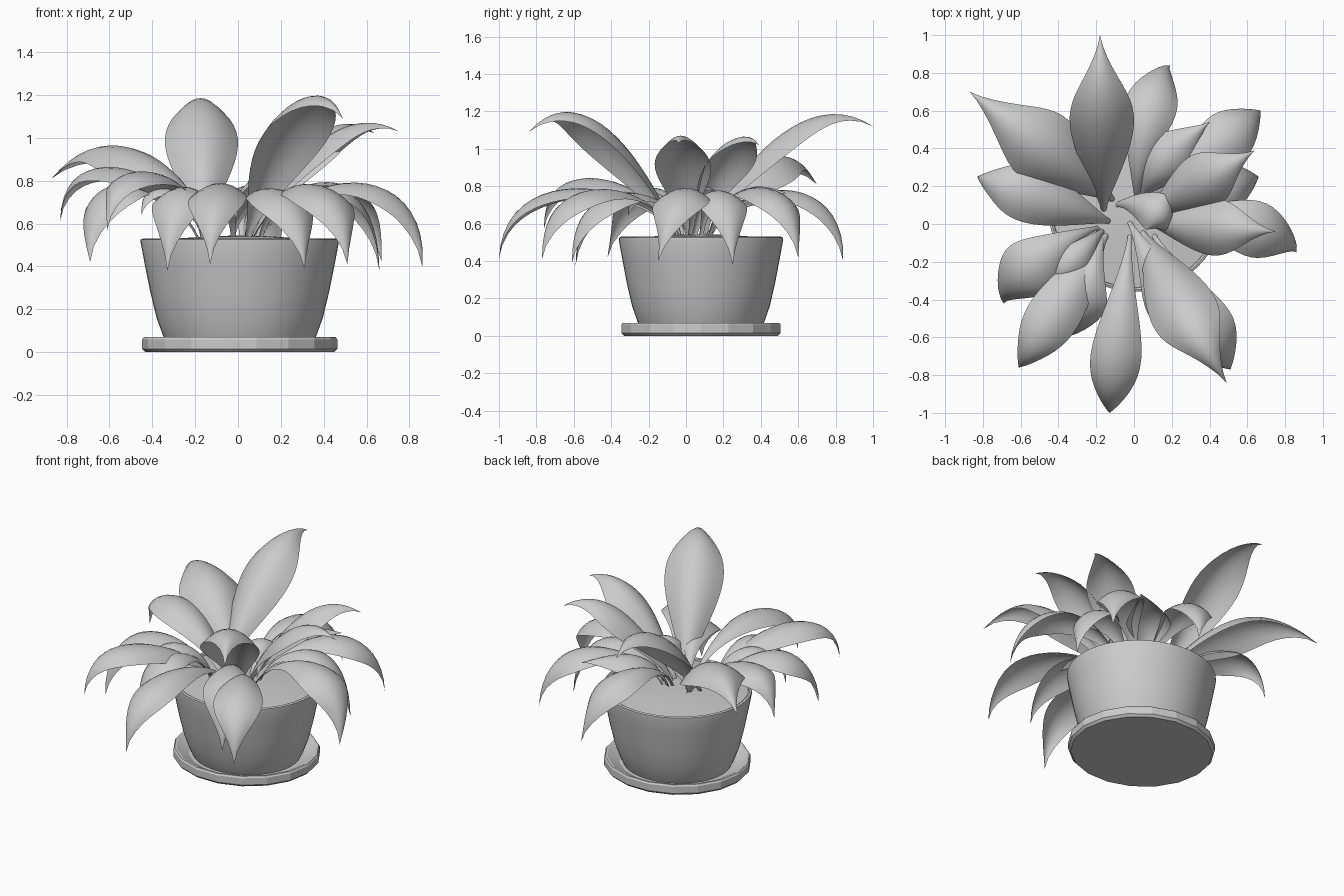
import bpy, bmesh, math
from mathutils import Vector

cube = bpy.data.objects.get("Cube")
if cube:
    bpy.data.objects.remove(cube)

# One plain grey for everything
grey = bpy.data.materials.new("plain_grey")
grey.use_nodes = True
colour = (0.6, 0.6, 0.6, 1)
grey.diffuse_color = colour
grey.node_tree.nodes["Principled BSDF"].inputs["Base Color"].default_value = colour


def make_object(name, bm, smooth_angle):
    mesh = bpy.data.meshes.new(name)
    bm.to_mesh(mesh)
    bm.free()
    mesh.materials.append(grey)
    obj = bpy.data.objects.new(name, mesh)
    bpy.context.collection.objects.link(obj)
    bpy.ops.object.select_all(action='DESELECT')
    obj.select_set(True)
    bpy.context.view_layer.objects.active = obj
    bpy.ops.object.shade_smooth_by_angle(angle=math.radians(smooth_angle))
    return obj


def lathe(name, profile, sides, smooth_angle):
    """Spin a radius/height profile into a slightly oval vessel."""
    bm = bmesh.new()
    verts = [bm.verts.new((r, 0, z)) for r, z in profile]
    edges = [bm.edges.new(pair) for pair in zip(verts, verts[1:])]
    bmesh.ops.spin(bm, geom=verts + edges, cent=(0, 0, 0), axis=(0, 0, 1),
                   angle=math.tau, steps=sides)
    bmesh.ops.remove_doubles(bm, verts=bm.verts, dist=0.0005)
    bmesh.ops.recalc_face_normals(bm, faces=bm.faces)
    obj = make_object(name, bm, smooth_angle)
    obj.location = (0.008, 0.08, 0)
    obj.scale.y = 0.95


def leaf(name, base, tip, crest, width, bow=0):
    """Arched blade along a Bezier midrib; bow bends it to its right."""
    root = Vector((*base, 0.53))
    end = Vector(tip)
    reach = end - root
    drooping = end.z < 0.7
    side = Vector((reach.y, -reach.x, 0)).normalized()
    first = root + reach * 0.2 + side * bow
    second = root + reach * (0.98 if drooping else 0.6) + side * bow
    first.z, second.z = 0.85, crest
    # Hanging leaves are broadest near the bend, upright ones near the middle
    fullness = 1.45 if end.z < 0.5 else 1.1
    cup = 0.45 if drooping else 0.6
    rows, columns = 20, 8
    bm = bmesh.new()
    grid = []
    for i in range(rows + 1):
        t = i / rows
        s = 1 - t
        point = root * s**3 + first * 3*s*s*t + second * 3*s*t*t + end * t**3
        tangent = (first - root) * s*s + (second - first) * 2*s*t + (end - second) * t*t
        flat = Vector((tangent.y, -tangent.x, 0)).normalized()
        across = (flat * 0.5 + side * 0.5).normalized()
        normal = across.cross(tangent).normalized()
        # Narrow stalk, full middle, pointed end
        blade = max(0, math.sin(math.pi * t**fullness)) ** 1.4
        half = width / 2 * blade + 0.012 * s
        row = []
        for j in range(columns + 1):
            u = 2 * j / columns - 1
            row.append(bm.verts.new(point + across * half * u - normal * half * cup * u * u))
        grid.append(row)
    for a, b in zip(grid, grid[1:]):
        for j in range(columns):
            bm.faces.new((a[j], a[j + 1], b[j + 1], b[j]))
    bmesh.ops.remove_doubles(bm, verts=bm.verts, dist=0.0005)
    bmesh.ops.recalc_face_normals(bm, faces=bm.faces)
    if sum(f.normal.z for f in bm.faces) < 0:
        bmesh.ops.reverse_faces(bm, faces=bm.faces)
    make_object(name, bm, 60)


# Saucer, pot and domed soil
lathe("saucer", [(0, 0), (.44, 0), (.455, .015), (.455, .06), (.448, .07),
                 (.435, .07), (.36, .03), (0, .03)], 18, 15)
lathe("pot", [(0, .03), (.335, .03), (.355, .07), (.388, .16), (.417, .28), (.445, .42),
              (.462, .51), (.462, .525), (.45, .53), (.44, .525), (.43, .48)], 48, 35)
lathe("soil", [(.44, .515), (.3, .53), (.15, .54), (0, .545)], 32, 35)

# Tall leaves: base, tip, crest height, width, optional bow
tall = [((-.16, .06), (-.18, 1, 1.12), 1.37, .33),
        ((.04, -.03), (.49, -.84, 1.09), 1.44, .35, .02),
        ((.06, .01), (.75, -.04, 1.03), 1.19, .29),
        ((.06, .04), (.64, .39, 1.02), 1.19, .29),
        ((-.1, .12), (-.87, .7, .81), 1.16, .38)]
# Drooping leaves around the rim
drooping = [((-.12, .01), (-.83, .25, .61), 1.05, .29),
            ((-.18, -.02), (-.69, -.42, .42), .95, .3, .09),
            ((-.14, -.05), (-.61, -.76, .57), 1.02, .27),
            ((-.16, -.05), (-.33, -.59, .38), .9, .25),
            ((-.02, -.05), (-.13, -1, .41), .94, .26),
            ((-.03, .02), (.31, -.61, .39), .88, .28),
            ((.1, -.05), (.51, -.77, .41), .93, .29),
            ((.1, .02), (.86, -.15, .4), .95, .29, -.1),
            ((.1, .08), (.66, .25, .38), .92, .26),
            ((.08, .12), (.67, .6, .42), .95, .28),
            ((.02, .1), (.19, .84, .4), .92, .27, -.07)]
# Short young leaves in the middle
young = [((-.1, .1), (.18, -.06, .63), .95, .2, -.1),
         ((.04, .12), (.4, .54, .76), .82, .26, -.06),
         ((-.16, -.03), (-.45, -.31, .64), .82, .14)]
for group, leaves in (("tall", tall), ("drooping", drooping), ("young", young)):
    for number, shape in enumerate(leaves, 1):
        leaf(f"{group}_leaf_{number}", *shape)
